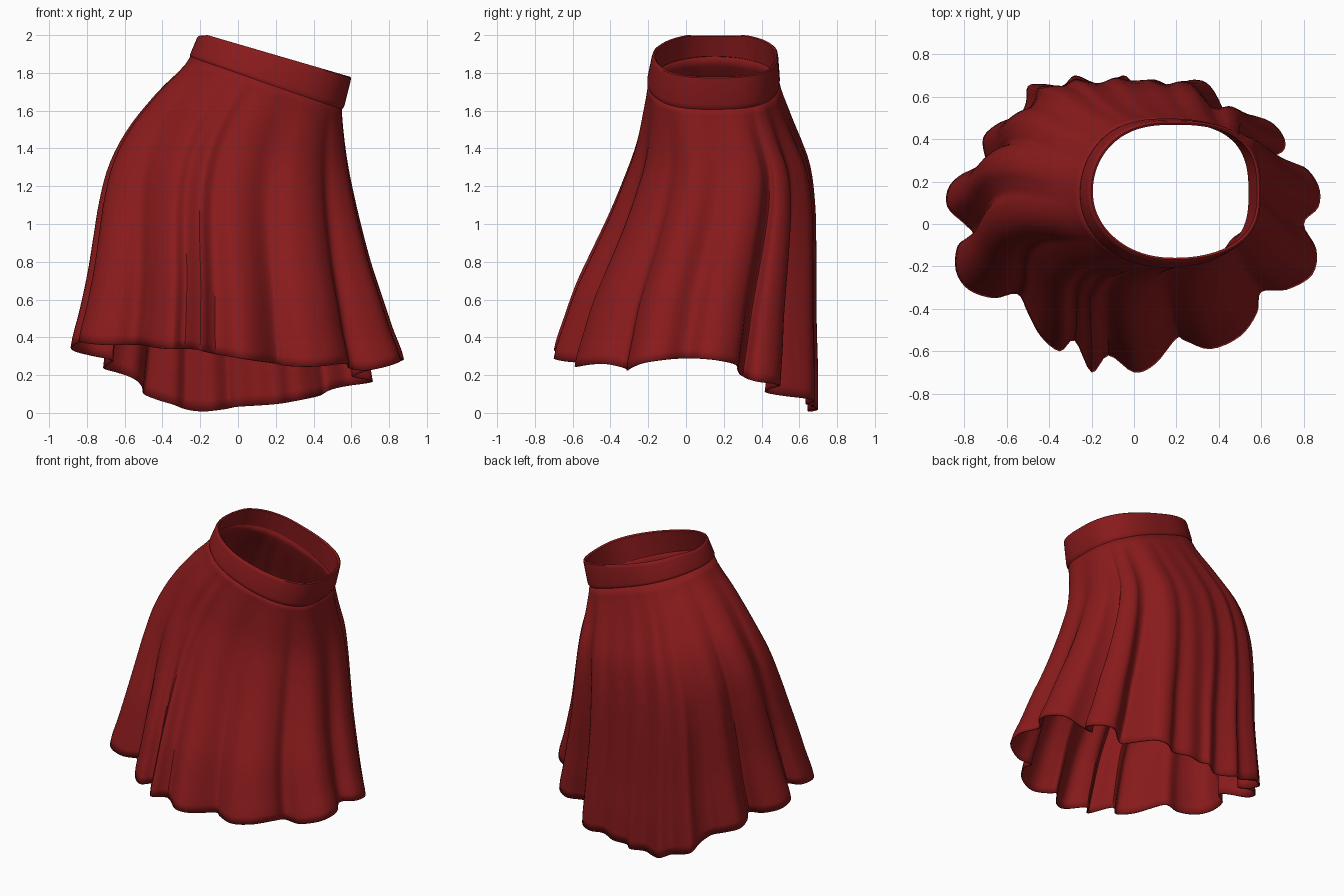
import bpy, math
from mathutils import Vector

if "Cube" in bpy.data.objects:
    bpy.data.objects.remove(bpy.data.objects["Cube"])

TAU = math.tau

# hem outline seen from above, counter-clockwise (x, y)
HEM = [(.87, .08), (.87, .18), (.80, .27), (.69, .28), (.61, .30), (.70, .34), (.71, .40),
       (.66, .47), (.58, .50), (.50, .44), (.46, .43), (.43, .52), (.36, .65), (.28, .68),
       (.20, .64), (.10, .68), (0, .67), (-.05, .70), (-.13, .65), (-.20, .67), (-.28, .70),
       (-.34, .65), (-.43, .66), (-.50, .65), (-.51, .57), (-.55, .50), (-.63, .48),
       (-.71, .41), (-.70, .31), (-.67, .25), (-.78, .25), (-.87, .18), (-.88, .08),
       (-.80, 0), (-.76, -.05), (-.83, -.10), (-.84, -.22), (-.78, -.31), (-.66, -.35),
       (-.55, -.33), (-.50, -.42), (-.44, -.53), (-.35, -.60), (-.28, -.55), (-.20, -.70),
       (-.12, -.62), (0, -.70), (.10, -.66), (.20, -.54), (.24, -.55), (.36, -.59),
       (.50, -.53), (.58, -.42), (.60, -.32), (.72, -.31), (.84, -.24), (.86, -.12), (.80, 0)]
# hem height every 15 degrees, starting at +x
HEM_Z = [.29, .27, .19, .14, .09, .05, .03, .01, .09, .20, .26, .32,
         .39, .38, .36, .36, .34, .335, .29, .26, .245, .26, .225, .27]
# side silhouettes from waist to hem: left, right, front, back
SIDES = [[-.25, -.43, -.585, -.685, -.735, -.765, -.795, -.835, -.88],
         [.55, .565, .59, .625, .665, .71, .765, .82, .88],
         [-.20, -.23, -.27, -.335, -.41, -.495, -.58, -.645, -.70],
         [.49, .565, .65, .68, .685, .685, .685, .69, .69]]


def spline(a, b, c, d, f):
    return b + (c - a) * (f / 2) + (a * 2 - b * 5 + c * 4 - d) * (f * f / 2) \
        + (b * 3 - a - c * 3 + d) * (f ** 3 / 2)


def sample(values, x, closed):
    n = len(values)
    i = math.floor(x)
    pick = (lambda k: values[k % n]) if closed else (lambda k: values[max(0, min(n - 1, k))])
    return spline(pick(i - 1), pick(i), pick(i + 1), pick(i + 2), x - i)


def oval(left, right, front, back, u, square=1.0):
    # oval whose back right is squarer than its front left
    c, s = math.cos(u), math.sin(u)
    power = 1 - square * (.15 + .10 * c + .06 * s)
    c = math.copysign(abs(c) ** power, c)
    s = math.copysign(abs(s) ** power, s)
    return Vector(((left + right) / 2 + (right - left) / 2 * c,
                   (front + back) / 2 + (back - front) / 2 * s))


def body(t, u):
    return oval(*[sample(p, t * 8, False) for p in SIDES], u, 1 - t)


def waist_z(x):
    return 1.89 - .3375 * (x + .25)


def tube(name, rings, close=False):
    n, m = len(rings[0]), len(rings)
    verts = [v for r in rings for v in r]
    faces = []
    for i in range(m if close else m - 1):
        a, b = i * n, (i + 1) % m * n
        for j in range(n):
            k = (j + 1) % n
            faces.append((a + j, b + j, b + k, a + k))
    mesh = bpy.data.meshes.new(name)
    mesh.from_pydata(verts, [], faces)
    ob = bpy.data.objects.new(name, mesh)
    bpy.context.collection.objects.link(ob)
    mesh.materials.append(red)
    bpy.ops.object.select_all(action='DESELECT')
    ob.select_set(True)
    bpy.context.view_layer.objects.active = ob
    bpy.ops.object.shade_smooth_by_angle(angle=math.radians(45))
    return ob


red = bpy.data.materials.new("dark red cloth")
red.diffuse_color = (.25, .0105, .0115, 1)
red.use_nodes = True
red.node_tree.nodes["Principled BSDF"].inputs["Base Color"].default_value = red.diffuse_color

# pleated skirt: smooth body plus folds that deepen toward the hem
SUB, STEPS, WIN = 4, 30, 14
pts = [Vector(p) for p in HEM]
hem = [sample(pts, i / SUB, True) for i in range(len(pts) * SUB)]
N = len(hem)
columns = []
for i, h in enumerate(hem):
    mean = sum((hem[(i + k) % N] for k in range(-WIN, WIN + 1)), Vector((0, 0)))
    u = math.atan2(mean.y / .70, mean.x / .88) % TAU
    columns.append((u, h - body(1, u), sample(HEM_Z, u / TAU * 24, True)))
rings = []
for s in range(STEPS + 1):
    t = s / STEPS
    ring = []
    for u, fold, hz in columns:
        p = body(t, u) + fold * t
        top = waist_z(body(0, u).x)
        ring.append((p.x, p.y, top + (hz - top) * t))
    rings.append(ring)
skirt = tube("pleated_skirt", rings)
cloth = skirt.modifiers.new("cloth", 'SOLIDIFY')
cloth.thickness = .008
cloth.offset = -1

# waistband: tilted closed strip, (height fraction, inset)
SECTION = [(1, .010), (.96, .002), (.85, 0), (.5, 0), (.12, 0), (.03, .002), (-.03, .008),
           (0, .020), (.5, .020), (.96, .020)]
LOW = (-.258, .560, -.208, .498)
HIGH = (-.212, .602, -.178, .487)
rings = []
for f, inset in SECTION:
    ring = []
    for j in range(96):
        u = TAU * j / 96
        l, r, fr, b = [lo + (hi - lo) * f for lo, hi in zip(LOW, HIGH)]
        p = oval(l + inset, r - inset, fr + inset, b - inset, u)
        low = waist_z(oval(*LOW, u).x) - .005
        x = oval(*HIGH, u).x
        # top edge eases level at the high end
        high = 2.0 - .285 * max(0, x + .17) - .06 * max(0, -.17 - x)
        ring.append((p.x, p.y, low + (high - low) * f))
    rings.append(ring)
tube("waistband", rings, close=True)
